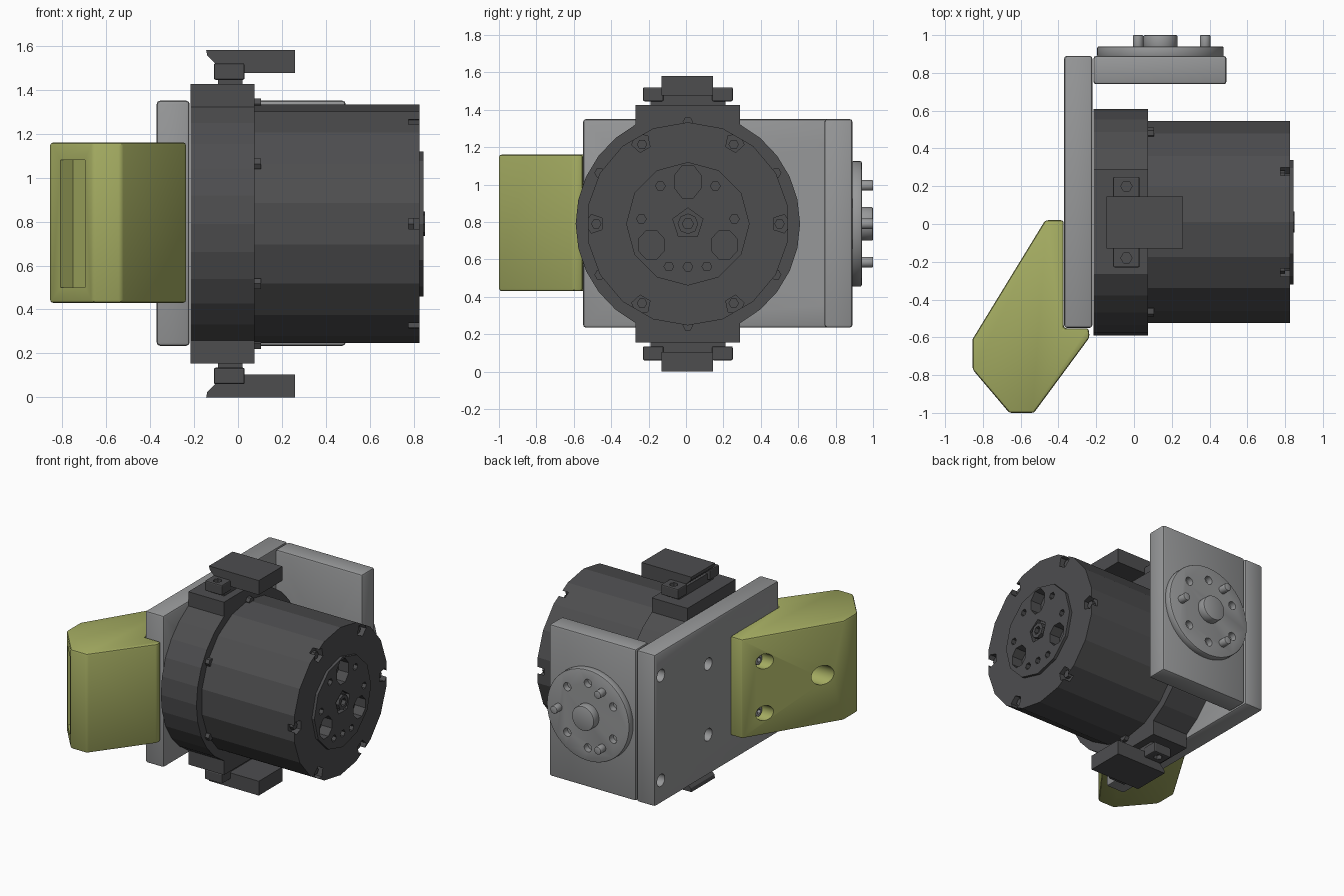
import bpy, bmesh, math
from math import sin, cos, pi, radians

if "Cube" in bpy.data.objects:
    bpy.data.objects.remove(bpy.data.objects["Cube"])


def material(name, rgb):
    m = bpy.data.materials.new(name)
    m.diffuse_color = (*rgb, 1)
    m.use_nodes = True
    m.node_tree.nodes["Principled BSDF"].inputs["Base Color"].default_value = m.diffuse_color
    return m


DARK = material("dark_grey", (0.075, 0.075, 0.078))
LIGHT = material("light_grey", (0.31, 0.315, 0.32))
OLIVE = material("olive", (0.37, 0.41, 0.12))
CY, CZ = 0.01, 0.79          # motor axis


def circle(u, v, r, n=32, start=0.0, rv=None):
    return [(u + r * cos(start + 2 * pi * i / n), v + (rv or r) * sin(start + 2 * pi * i / n))
            for i in range(n)]


def rect(u0, u1, v0, v1):
    return [(u0, v0), (u1, v0), (u1, v1), (u0, v1)]


def polar(u, v, r, deg):
    return u + r * cos(radians(deg)), v + r * sin(radians(deg))


def add_prism(bm, axis, pts, lo, hi):
    def place(p, w):
        return {'x': (w, p[0], p[1]), 'y': (p[0], w, p[1]), 'z': (p[0], p[1], w)}[axis]
    a = [bm.verts.new(place(p, lo)) for p in pts]
    b = [bm.verts.new(place(p, hi)) for p in pts]
    bm.faces.new(a)
    bm.faces.new(b)
    for i in range(len(pts)):
        j = (i + 1) % len(pts)
        bm.faces.new((a[i], a[j], b[j], b[i]))


def mesh_object(name, prisms):
    bm = bmesh.new()
    for p in prisms:
        add_prism(bm, *p)
    bmesh.ops.recalc_face_normals(bm, faces=bm.faces)
    me = bpy.data.meshes.new(name)
    bm.to_mesh(me)
    bm.free()
    ob = bpy.data.objects.new(name, me)
    bpy.context.collection.objects.link(ob)
    return ob


def part(name, prisms, mat, bevel=0, cuts=None, smooth=True):
    ob = mesh_object(name, prisms)
    ob.data.materials.append(mat)
    bpy.ops.object.select_all(action='DESELECT')
    bpy.context.view_layer.objects.active = ob
    ob.select_set(True)
    if bevel:
        m = ob.modifiers.new("bevel", 'BEVEL')
        m.width, m.segments, m.limit_method = bevel, 2, 'ANGLE'
        m.angle_limit = radians(32)
        bpy.ops.object.modifier_apply(modifier=m.name)
    if cuts:
        cutter = mesh_object(name + "_cutter", cuts)
        m = ob.modifiers.new("cut", 'BOOLEAN')
        m.operation, m.solver, m.object = 'DIFFERENCE', 'EXACT', cutter
        bpy.ops.object.modifier_apply(modifier=m.name)
        bpy.data.objects.remove(cutter)
    if smooth:
        bpy.ops.object.shade_smooth_by_angle(angle=radians(30))
    return ob


# Main mounting plate with bolt holes
holes = [(0.82, 0.385), (0.27, 0.26), (-0.27, 0.26)]
part("mounting_plate", [('x', rect(-0.55, 0.89, 0.235, 1.35), -0.37, -0.22)], LIGHT, 0.015,
     [('x', circle(y, CZ + s * dz, 0.045, 24), -0.5, -0.1) for y, dz in holes for s in (-1, 1)])

# Side plate carrying the tool flange
FX = 0.14
part("side_plate", [('y', rect(-0.215, 0.49, 0.235, 1.35), 0.74, 0.89)], LIGHT, 0.015,
     [('y', circle(FX, CZ, 0.07), 0.6, 0.87)])
part("flange_disc", [('y', circle(FX, CZ, 0.335, 64), 0.885, 0.94)], LIGHT, 0.008,
     [('y', circle(*polar(FX, CZ, 0.237, a), 0.03, 20), 0.895, 1.1)
      for a in (45, 90, 150, 210, 270, 315)])
part("flange_boss", [('y', circle(FX, CZ, 0.09, 40), 0.93, 1.0)], LIGHT, 0.008)
part("flange_pins", [('y', circle(*polar(FX, CZ, 0.237, a), 0.028, 20), 0.93, 1.0)
                     for a in (0, 120, 240)], LIGHT, 0.005)

# Angled bracket: slot on the front slope, screw pockets and cable hole on the back slope
outline = [(-0.47, 0.02), (-0.372, 0.02), (-0.372, -0.552), (-0.24, -0.552), (-0.235, -0.60),
           (-0.53, -1.0), (-0.66, -1.0), (-0.855, -0.77), (-0.855, -0.61)]
slot = [(-0.84, -0.85), (-0.73, -0.985), (-0.64, -0.91), (-0.75, -0.78)]
screw_z = (0.59, 0.97)
part("angled_bracket", [('z', outline, 0.43, 1.16)], OLIVE, 0.014,
     [('z', slot, 0.50, 1.08), ('x', circle(-0.48, CZ, 0.07), -1.0, -0.56)] +
     [('x', circle(-0.12, z, 0.055), -1.0, -0.45) for z in screw_z])
part("bracket_screws", [('x', circle(-0.12, z, 0.038, 24), -0.51, -0.44) for z in screw_z], LIGHT, 0.005,
     [('x', circle(-0.12, z, 0.02, 6), -0.6, -0.48) for z in screw_z])

# Motor mounting collar: faceted ring with a flat tab above and below
edge = math.acos(0.28 / 0.6)
arc = [-edge + 2 * edge * i / 10 for i in range(11)]
ring = [(CY + 0.6 * cos(a), CZ + 0.6 * sin(a)) for a in arc]
ring += [(CY + 0.28, CZ + 0.635), (CY - 0.28, CZ + 0.635)]
ring += [(CY - 0.6 * cos(a), CZ - 0.6 * sin(a)) for a in arc]
ring += [(CY - 0.28, CZ - 0.635), (CY + 0.28, CZ - 0.635)]
part("motor_collar", [('x', ring, -0.215, 0.075)], DARK, smooth=False)
part("collar_bolts", [('x', circle(*polar(CY, CZ, 0.545, a), 0.028, 6), 0.06, 0.105)
                      for a in range(30, 390, 60)], DARK, smooth=False)

# Motor body: faceted drum with notches around the end rim
bolts = range(0, 360, 60)
part("motor_body", [('x', circle(CY, CZ, 0.543, 18, pi / 18), 0.06, 0.825)], DARK, 0,
     [('x', circle(*polar(CY, CZ, 0.50, a), 0.052, 5, radians(a)), 0.775, 0.9) for a in bolts] +
     [('x', circle(CY, CZ, 0.325, 12), 0.70, 0.9)], smooth=False)
part("motor_end_bolts", [('x', circle(*polar(CY, CZ, 0.49, a), 0.028, 6), 0.76, 0.80)
                         for a in bolts], DARK, smooth=False)

# End hub: raised disc with three pockets, small holes and a centre socket
pockets = []
for a in (90, 210, 330):
    u, v = polar(CY, CZ, 0.225, a)
    pockets.append(('x', circle(u, v, 0.075, 8, pi / 8, 0.095 if a == 90 else 0.082), 0.76, 0.95))
    pockets += [('x', circle(*polar(CY, CZ, 0.25, a + d), 0.026, 6), 0.80, 0.95) for d in (-36, 36)]
pockets.append(('x', circle(*polar(CY, CZ, 0.23, 270), 0.026, 6), 0.80, 0.95))
pockets.append(('x', circle(CY, CZ, 0.085, 5, pi / 2), 0.815, 0.95))
part("motor_end_hub", [('x', circle(CY, CZ, 0.33, 12), 0.69, 0.845)], DARK, 0, pockets, smooth=False)
part("hub_centre", [('x', circle(CY, CZ, 0.055, 8), 0.80, 0.85)], DARK, 0,
     [('x', circle(CY, CZ, 0.03, 6), 0.82, 0.95)], smooth=False)

# Connector blocks with clips, mirrored above and below the motor
block = [(-0.145, 0.79), (0.26, 0.79), (0.26, 0.685), (-0.02, 0.685),
         (-0.03, 0.715), (-0.10, 0.725), (-0.14, 0.765)]
for s, label in ((1, "upper"), (-1, "lower")):
    def z(d):
        return CZ + s * d
    part(label + "_connector_block", [('y', [(x, z(d)) for x, d in block], -0.13, 0.145)],
         DARK, smooth=False)
    part(label + "_connector_stem", [('z', rect(-0.09, 0.02, -0.19, 0.21), z(0.62), z(0.70)),
                                     ('z', rect(-0.07, 0.025, -0.12, 0.14), z(0.69), z(0.73))],
         DARK, smooth=False)
    part(label + "_connector_clips",
         [('z', rect(-0.11, 0.03, CY + a, CY + b), z(0.655), z(0.73))
          for a, b in ((-0.24, -0.13), (0.13, 0.24))], DARK, 0.008,
         [('z', circle(-0.04, CY + t * 0.19, 0.03, 6), z(0.70), z(0.76)) for t in (-1, 1)],
         smooth=False)
